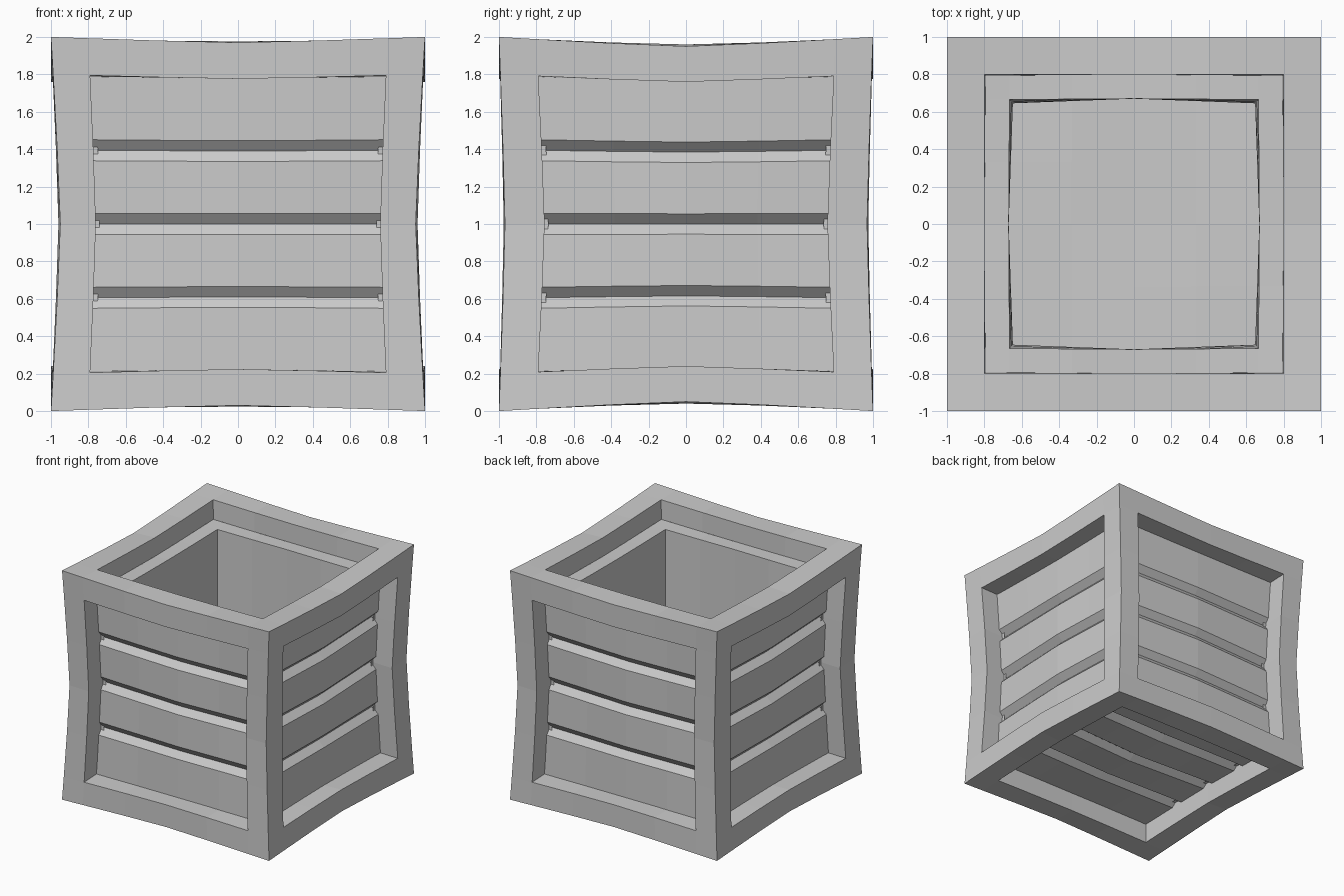
import bpy
import bmesh
from mathutils import Vector

cube = bpy.data.objects.get("Cube")
if cube:
    bpy.data.objects.remove(cube, do_unlink=True)

OPEN = 0.8      # half width of each frame opening
RECESS = 0.83   # distance of the panels from the centre
CAVITY = 0.67   # half width of the inside
SPAN = [-0.8, -0.4, 0, 0.4, 0.8]

grey = bpy.data.materials.new("grey")
grey.use_nodes = True
colour = (0.6, 0.6, 0.6, 1)
grey.diffuse_color = colour
grey.node_tree.nodes["Principled BSDF"].inputs["Base Color"].default_value = colour

# Each side maps (across, up, outward) to the crate's axes
SIDES = {
    "front": lambda u, v, d: (u, -d, v),
    "left": lambda u, v, d: (d, u, v),
    "back": lambda u, v, d: (-u, d, v),
    "right": lambda u, v, d: (-d, -u, v),
    "bottom": lambda u, v, d: (u, -v, -d),
    "top": lambda u, v, d: (u, v, d),
}


def pinch(t):
    return max(0, 1 - abs(t) ** 1.2)


def warp(p):
    """Pull the middle of every crate edge inward."""
    x, y, z = p
    y_pull = 0.055 if abs(y) < 0.9 else 0.032
    return Vector((
        x * (1 - 0.05 * pinch(z) * abs(y)),
        y * (1 - y_pull * pinch(z) * abs(x)),
        z * (1 - 0.03 * pinch(x) * abs(y) - 0.05 * pinch(y) * abs(x)) + 1))


def sheet(bm, side, us, profile, skip=lambda u, v: False):
    """Sweep a (up, outward) profile across the given stations."""
    place = SIDES[side]
    rows = [[bm.verts.new(place(u, v, d)) for u in us] for v, d in profile]
    for j in range(len(profile) - 1):
        for i in range(len(us) - 1):
            mid_u = (us[i] + us[i + 1]) / 2
            mid_v = (profile[j][0] + profile[j + 1][0]) / 2
            if not skip(mid_u, mid_v):
                bm.faces.new((rows[j][i], rows[j][i + 1],
                              rows[j + 1][i + 1], rows[j + 1][i]))


def finish(bm, name):
    bmesh.ops.remove_doubles(bm, verts=bm.verts, dist=0.0005)
    loose = [v for v in bm.verts if not v.link_faces]
    bmesh.ops.delete(bm, geom=loose, context="VERTS")
    for v in bm.verts:
        v.co = warp(v.co)
    mesh = bpy.data.meshes.new(name)
    bm.to_mesh(mesh)
    bm.free()
    mesh.materials.append(grey)
    bpy.context.collection.objects.link(bpy.data.objects.new(name, mesh))


def ring_walls(bm, side, half, top, bottom):
    """Walls facing the middle of an opening, from top down to bottom."""
    place = SIDES[side]
    stations = [s * half / OPEN for s in SPAN]
    for turn in range(4):
        for a, b in zip(stations, stations[1:]):
            corners = []
            for u, d in ((a, bottom), (b, bottom), (b, top), (a, top)):
                x, y = u, half
                for _ in range(turn):
                    x, y = -y, x
                corners.append(bm.verts.new(place(x, y, d)))
            bm.faces.new(corners)


# Frame: a flat border with an opening on all six sides
bm = bmesh.new()
border = [-1] + SPAN + [1]
for side in SIDES:
    sheet(bm, side, border, [(v, 1) for v in border],
          lambda u, v: abs(u) < OPEN and abs(v) < OPEN)
    ring_walls(bm, side, OPEN, 1, RECESS if side == "top" else RECESS - 0.06)
finish(bm, "frame")

# Boarded panels with V grooves between the boards
for side in SIDES:
    if side == "top":
        continue
    depth = 0.055 if side in ("left", "right") else 0.045
    profile = [(-OPEN, RECESS)]
    for centre in (-0.4, 0, 0.4):
        profile += [(centre - 0.057, RECESS), (centre, RECESS - depth),
                    (centre + 0.057, RECESS)]
    profile.append((OPEN, RECESS))
    bm = bmesh.new()
    sheet(bm, side, SPAN, profile)
    finish(bm, side + "_panel")

# Inside: ledge below the rim, cavity walls and floor
bm = bmesh.new()
ledge = [-OPEN, -CAVITY, -CAVITY / 2, 0, CAVITY / 2, CAVITY, OPEN]
sheet(bm, "top", ledge, [(v, RECESS) for v in ledge],
      lambda u, v: abs(u) < CAVITY and abs(v) < CAVITY)
for upper, lower in ((RECESS, 0.4), (0.4, 0), (0, -CAVITY)):
    ring_walls(bm, "top", CAVITY, upper, lower)
floor = ledge[1:-1]
sheet(bm, "top", floor, [(v, -CAVITY) for v in floor])
finish(bm, "inner_lining")
